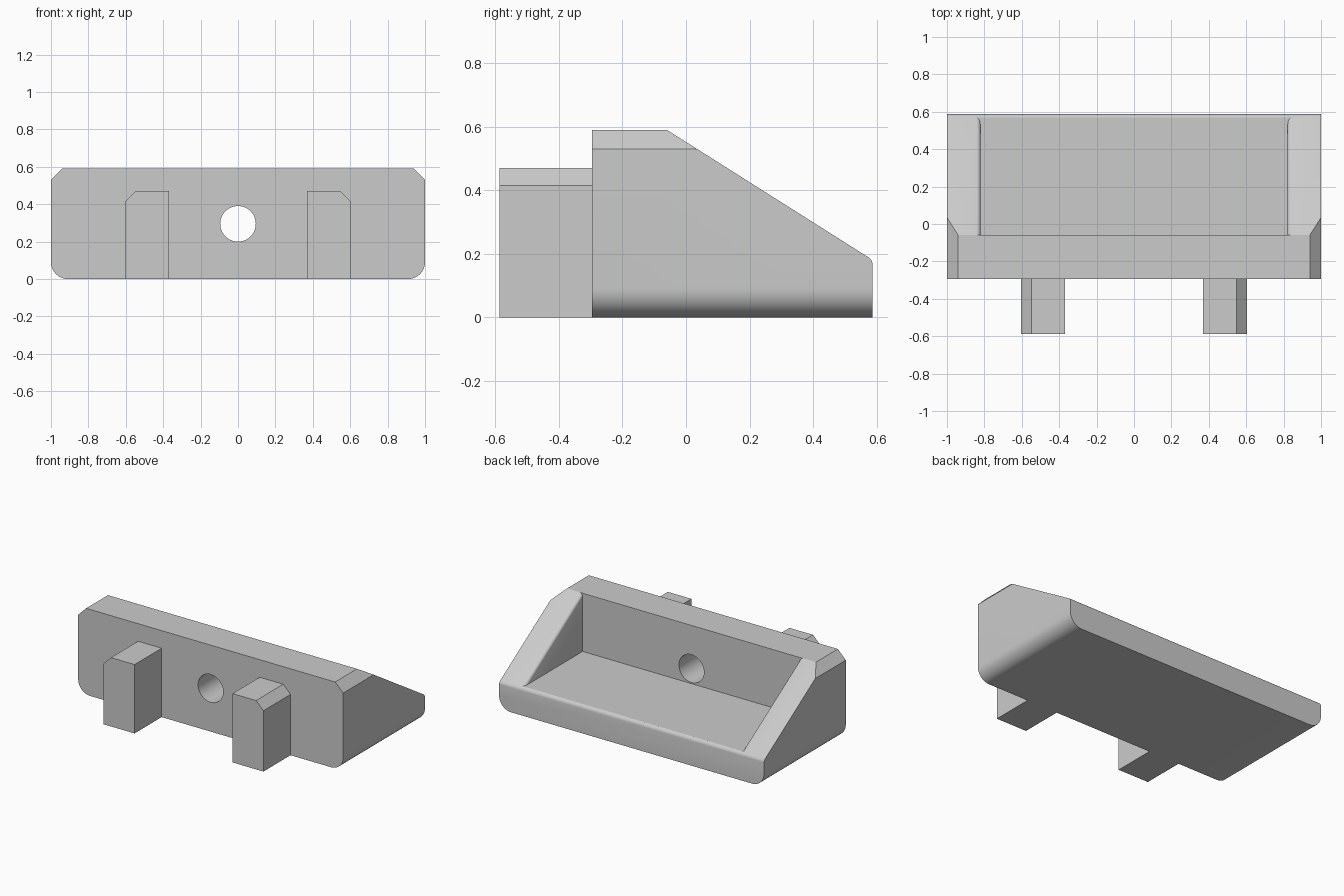
import bpy, bmesh, math

if "Cube" in bpy.data.objects:
    bpy.data.objects.remove(bpy.data.objects["Cube"], do_unlink=True)

grey = bpy.data.materials.new("light grey")
grey.use_nodes = True
colour = (0.6, 0.6, 0.6, 1)
grey.diffuse_color = colour
grey.node_tree.nodes["Principled BSDF"].inputs["Base Color"].default_value = colour

FRONT, BACK, CREST, TOP = -0.295, 0.587, -0.06, 0.59
TILT = math.radians(32.3)
FLOOR = 0.192


def slope_z(y):
    return TOP - (y - CREST) * math.tan(TILT)


def to_object(name, bm):
    bmesh.ops.recalc_face_normals(bm, faces=bm.faces)
    mesh = bpy.data.meshes.new(name)
    bm.to_mesh(mesh)
    bm.free()
    mesh.materials.append(grey)
    obj = bpy.data.objects.new(name, mesh)
    bpy.context.collection.objects.link(obj)
    return obj


def extrude_profile(points, y0, y1):
    """Extrude an (x, z) outline from y0 to y1."""
    bm = bmesh.new()
    face = bm.faces.new([bm.verts.new((x, y0, z)) for x, z in points])
    moved = bmesh.ops.extrude_face_region(bm, geom=[face])["geom"]
    verts = [g for g in moved if isinstance(g, bmesh.types.BMVert)]
    bmesh.ops.translate(bm, verts=verts, vec=(0, y1 - y0, 0))
    return bm


def clip(bm, point, normal):
    """Slice off everything on the normal's side and cap the cut."""
    geom = bm.verts[:] + bm.edges[:] + bm.faces[:]
    cut = bmesh.ops.bisect_plane(bm, geom=geom, plane_co=point, plane_no=normal,
                                 clear_outer=True)["geom_cut"]
    bmesh.ops.holes_fill(bm, edges=[g for g in cut if isinstance(g, bmesh.types.BMEdge)])


def arc(cx, cz, r, start, end, n):
    angles = [math.radians(start + (end - start) * i / n) for i in range(n + 1)]
    return [(cx + r * math.cos(a), cz + r * math.sin(a)) for a in angles]


# Body: chamfered top corners, rounded bottom corners
r, c = 0.09, 0.06
outline = arc(-1 + r, r, r, 180, 270, 10) + arc(1 - r, r, r, 270, 360, 10)
outline += [(1, TOP - c), (1 - c, TOP), (-1 + c, TOP), (-1, TOP - c)]
bm = extrude_profile(outline, FRONT, BACK)

# Sloped back, then a small round where it meets the rear face
clip(bm, (0, CREST, TOP), (0, math.sin(TILT), math.cos(TILT)))
edge_r = 0.029
centre_y = BACK - edge_r
centre_z = slope_z(centre_y) - edge_r / math.cos(TILT)
for degrees in (44, 56, 67, 79):
    s, k = math.sin(math.radians(degrees)), math.cos(math.radians(degrees))
    clip(bm, (0, centre_y + edge_r * s, centre_z + edge_r * k), (0, s, k))
body = to_object("body", bm)

# Pocket cutter: flared rim following the slope, flat floor
rim, half = 0.022, 0.822
right = [(half, -1)] + arc(half + rim, -rim, rim, 180, 90, 4) + [(half + rim, 1)]
left = [(-x, z) for x, z in reversed(right)]
bm = extrude_profile(right + left, CREST + 0.001, 1)
for v in bm.verts:
    v.co.z += slope_z(v.co.y)
clip(bm, (0, 0, FLOOR), (0, 0, -1))
pocket = to_object("pocket_cutter", bm)
hole = to_object("hole_cutter", extrude_profile(arc(0, 0.295, 0.095, 0, 352.5, 47), -0.5, 0.1))

for cutter in (pocket, hole):
    mod = body.modifiers.new(cutter.name, 'BOOLEAN')
    mod.operation, mod.solver, mod.object = 'DIFFERENCE', 'EXACT', cutter
bpy.context.view_layer.update()
cut_mesh = bpy.data.meshes.new_from_object(
    body.evaluated_get(bpy.context.evaluated_depsgraph_get()))
body.modifiers.clear()
body.data = cut_mesh
for cutter in (pocket, hole):
    bpy.data.objects.remove(cutter, do_unlink=True)

# Two front tabs, chamfered on their outer top corners
parts = [body]
for side, name in ((1, "left_tab"), (-1, "right_tab")):
    pts = [(0.37, 0), (0.603, 0), (0.603, 0.415), (0.548, 0.47), (0.37, 0.47)]
    parts.append(to_object(name, extrude_profile([(side * x, z) for x, z in pts], -0.587, FRONT)))

# Smooth rounds, sharp corners
bpy.ops.object.select_all(action='DESELECT')
for obj in parts:
    obj.select_set(True)
bpy.context.view_layer.objects.active = body
bpy.ops.object.shade_smooth_by_angle(angle=math.radians(30))
